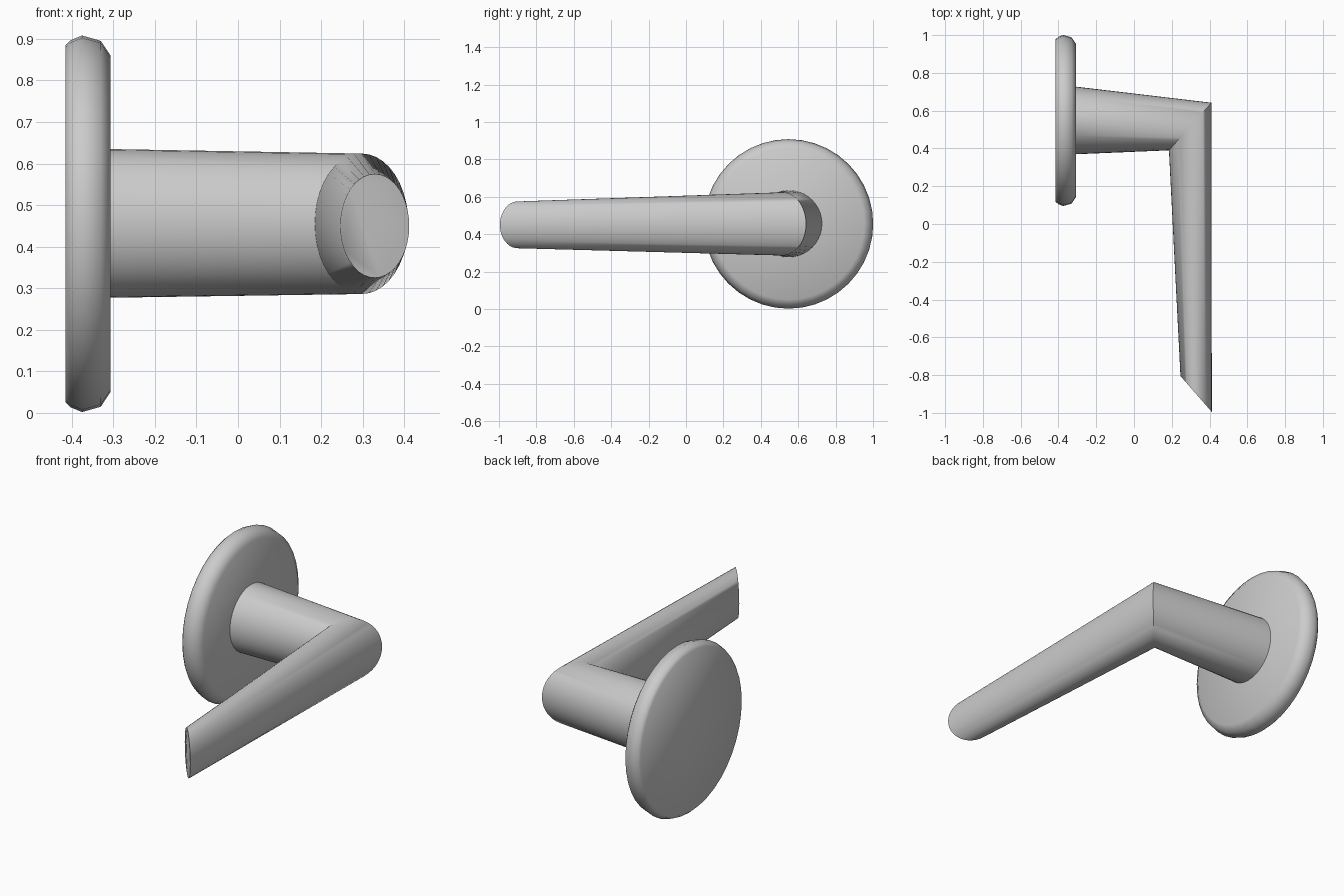
import bpy, bmesh, math
from math import radians
from mathutils import Vector

if "Cube" in bpy.data.objects:
    bpy.data.objects.remove(bpy.data.objects["Cube"])

N = 40


def ring(bm, a, b, half_h, z):
    """Ellipse of verts: plan diameter runs a -> b (x, y), height 2 * half_h."""
    a, b = Vector((*a, z)), Vector((*b, z))
    mid, half = (a + b) / 2, (b - a) / 2
    up = Vector((0, 0, half_h))
    return [bm.verts.new(mid + half * math.cos(t) + up * math.sin(t))
            for t in (2 * math.pi * i / N for i in range(N))]


def loft(name, sections, angle):
    """Bridge a row of elliptical sections and cap both ends."""
    bm = bmesh.new()
    rings = [ring(bm, *s) for s in sections]
    for r0, r1 in zip(rings, rings[1:]):
        for i in range(N):
            j = (i + 1) % N
            bm.faces.new((r0[i], r0[j], r1[j], r1[i]))
    bm.faces.new(rings[0])
    bm.faces.new(rings[-1])
    bmesh.ops.recalc_face_normals(bm, faces=bm.faces)
    mesh = bpy.data.meshes.new(name)
    bm.to_mesh(mesh)
    bm.free()
    obj = bpy.data.objects.new(name, mesh)
    bpy.context.collection.objects.link(obj)
    bpy.ops.object.select_all(action='DESELECT')
    obj.select_set(True)
    bpy.context.view_layer.objects.active = obj
    bpy.ops.object.shade_smooth_by_angle(angle=radians(angle))
    return obj


# Round wall plate with a softened rim
CY, CZ = 0.548, 0.455
profile = [(-0.415, 0.43), (-0.402, 0.442), (-0.375, 0.453),
           (-0.33, 0.44), (-0.307, 0.405)]
loft("wall_plate",
     [((x, CY - r), (x, CY + r), r, CZ) for x, r in profile], 70)

# Tapering lever: neck, mitred elbow, slanted tip
loft("lever_handle", [
    ((-0.315, 0.369), (-0.315, 0.728), 0.179, 0.456),
    ((0.185, 0.39), (0.41, 0.642), 0.169, 0.455),
    ((0.246, -0.805), (0.412, -0.995), 0.125, 0.45),
], 50)
